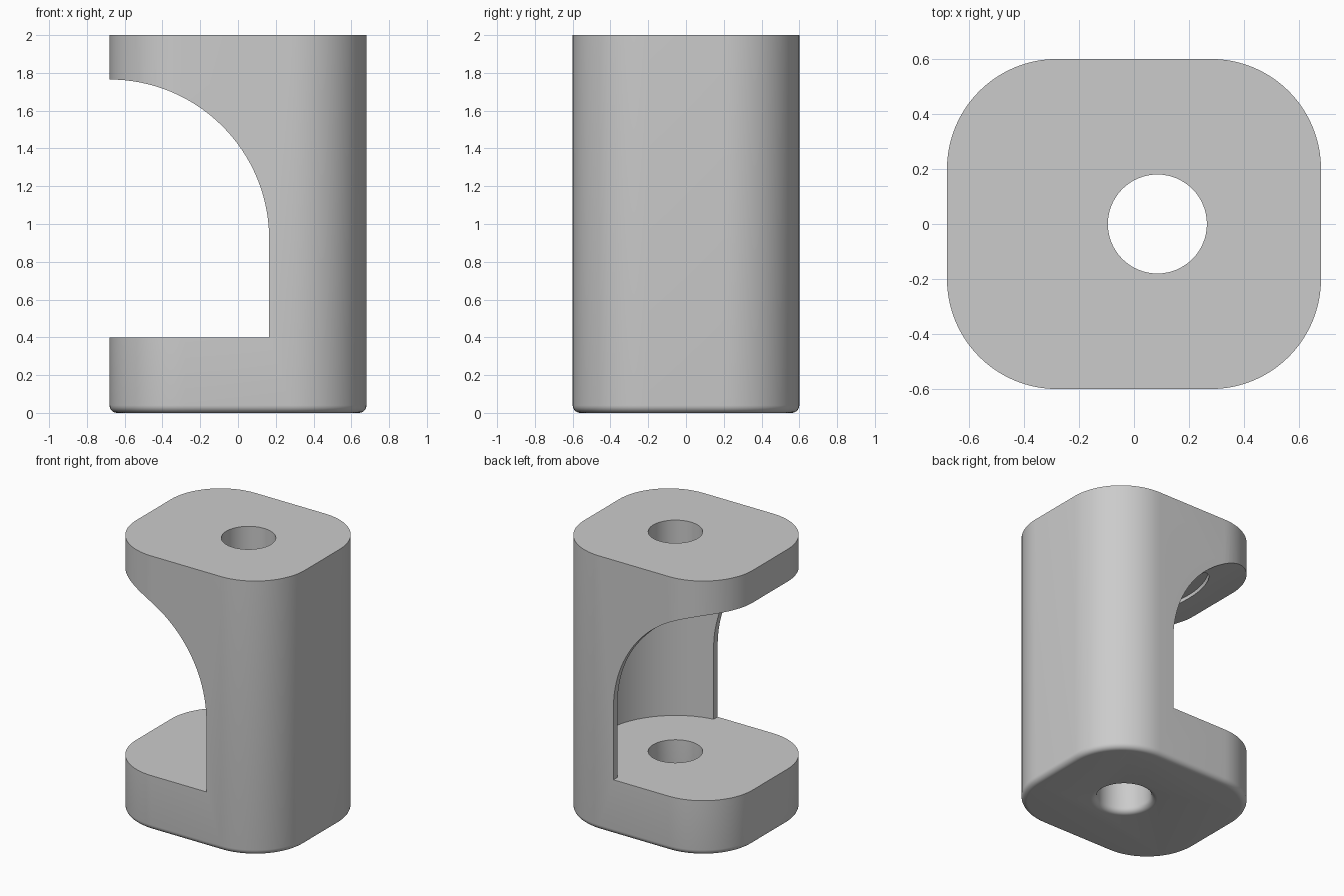
import bpy, math

if "Cube" in bpy.data.objects:
    bpy.data.objects.remove(bpy.data.objects["Cube"])

grey = bpy.data.materials.new("light_grey")
grey.diffuse_color = (0.6, 0.6, 0.6, 1)
grey.use_nodes = True
grey.node_tree.nodes["Principled BSDF"].inputs["Base Color"].default_value = grey.diffuse_color


def loft(name, rings):
    """Closed solid skinned through rings that share one vertex count."""
    n = len(rings[0])
    verts = [v for ring in rings for v in ring]
    faces = [list(range(n))[::-1], list(range((len(rings) - 1) * n, len(rings) * n))]
    for k in range(len(rings) - 1):
        for i in range(n):
            j = (i + 1) % n
            faces.append([k * n + i, k * n + j, (k + 1) * n + j, (k + 1) * n + i])
    mesh = bpy.data.meshes.new(name)
    mesh.from_pydata(verts, [], faces)
    mesh.materials.append(grey)
    obj = bpy.data.objects.new(name, mesh)
    bpy.context.collection.objects.link(obj)
    return obj


def circle(cx, r, z, n=64):
    return [(cx + r * math.cos(2 * math.pi * i / n), r * math.sin(2 * math.pi * i / n), z)
            for i in range(n)]


def rounded_rect(inset, z, seg=20):
    """Body outline: 1.36 x 1.2 with 0.4 corners, moved inward by inset."""
    ring = []
    for q, (sx, sy) in enumerate([(1, 1), (-1, 1), (-1, -1), (1, -1)]):
        for i in range(seg + 1):
            a = math.pi / 2 * (q + i / seg)
            r = 0.4 - inset
            ring.append((sx * 0.28 + r * math.cos(a), sy * 0.2 + r * math.sin(a), z))
    return ring


# Fillet steps (inset, height) around the underside
F = 0.04
fillet = [(F * (1 - math.sin(t)), F * (1 - math.cos(t)))
          for t in [math.pi / 2 * k / 6 for k in range(7)]]

# Main block with rounded lower edge
body = loft("body", [rounded_rect(i, z) for i, z in fillet] + [rounded_rect(0, 2)])

# Side opening with an arched top, cut through from front to back
R, ZC, FLOOR = 0.845, 0.92, 0.4
arc = [(-0.68 + R * math.cos(t), ZC + R * math.sin(t))
       for t in [math.pi / 2 * k / 32 for k in range(33)]]
profile = [(-1, FLOOR), (0.165, FLOOR)] + arc + [(-1, ZC + R)]
slot = loft("slot_cutter", [[(x, y, z) for x, z in profile] for y in (1, -1)])

# Round chamber behind the opening
chamber = loft("chamber_cutter", [circle(0.085, 0.56, FLOOR), circle(0.085, 0.56, ZC + R)])

# Vertical bore, flared at the underside
bore = loft("bore_cutter", [circle(0.085, 0.18 + F, -0.1)]
            + [circle(0.085, 0.18 + i, z) for i, z in
               [(F - a, b) for a, b in [(F * math.sin(t), F * (1 - math.cos(t)))
                for t in [math.pi / 2 * k / 6 for k in range(7)]]]]
            + [circle(0.085, 0.18, 2.1)])

bpy.context.view_layer.objects.active = body
body.select_set(True)
for cutter in (slot, chamber, bore):
    cutter.hide_render = True
    mod = body.modifiers.new(cutter.name, 'BOOLEAN')
    mod.operation = 'DIFFERENCE'
    mod.solver = 'EXACT'
    mod.object = cutter
    bpy.ops.object.modifier_apply(modifier=mod.name)
    bpy.data.objects.remove(cutter)

bpy.ops.object.shade_smooth_by_angle(angle=math.radians(30))
